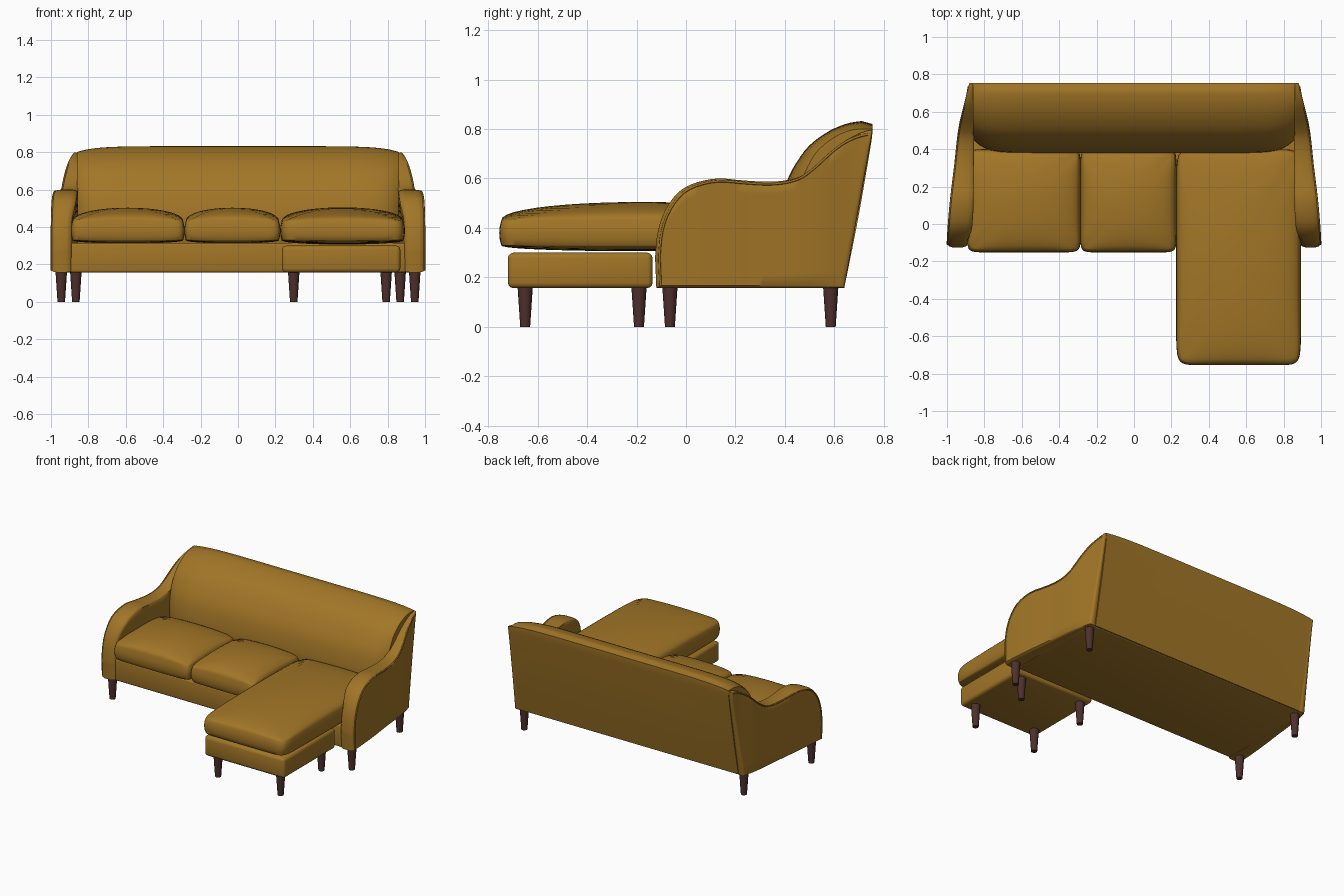
import bpy, bmesh, math

if "Cube" in bpy.data.objects:
    bpy.data.objects.remove(bpy.data.objects["Cube"])

def material(name, rgb):
    m = bpy.data.materials.new(name)
    m.diffuse_color = (*rgb, 1)
    m.use_nodes = True
    m.node_tree.nodes["Principled BSDF"].inputs["Base Color"].default_value = m.diffuse_color
    return m

MUSTARD = material("mustard fabric", (0.36, 0.18, 0.02))
WOOD = material("dark wood", (0.075, 0.03, 0.025))

def finish(name, bm, mat, angle=40):
    bmesh.ops.recalc_face_normals(bm, faces=bm.faces)
    me = bpy.data.meshes.new(name)
    bm.to_mesh(me)
    bm.free()
    ob = bpy.data.objects.new(name, me)
    bpy.context.collection.objects.link(ob)
    me.materials.append(mat)
    bpy.ops.object.select_all(action='DESELECT')
    ob.select_set(True)
    bpy.context.view_layer.objects.active = ob
    bpy.ops.object.shade_smooth_by_angle(angle=math.radians(angle))
    return ob

def mapped_box(name, us, vs, ws, f, mat, angle=40):
    """Closed box whose surface grid is bent by f(u, v, w)."""
    bm = bmesh.new()
    axes, cache = (us, vs, ws), {}
    def vert(i):
        if i not in cache:
            cache[i] = bm.verts.new(f(us[i[0]], vs[i[1]], ws[i[2]]))
        return cache[i]
    for a in range(3):
        b, c = (a + 1) % 3, (a + 2) % 3
        for end in (0, len(axes[a]) - 1):
            for j in range(len(axes[b]) - 1):
                for k in range(len(axes[c]) - 1):
                    quad = []
                    for dj, dk in ((0, 0), (1, 0), (1, 1), (0, 1)):
                        i = [0, 0, 0]
                        i[a], i[b], i[c] = end, j + dj, k + dk
                        quad.append(vert(tuple(i)))
                    bm.faces.new(quad)
    return finish(name, bm, mat, angle)

def path(pts, t):
    """Smooth curve through 2D points, t in 0..1."""
    n = len(pts) - 1
    i = min(int(t * n), n - 1)
    t = t * n - i
    p = [pts[max(0, min(n, i + d))] for d in (-1, 0, 1, 2)]
    return [0.5 * (2 * b + (c - a) * t + (2 * a - 5 * b + 4 * c - d) * t * t
                   + (3 * b - a - 3 * c + d) * t ** 3) for a, b, c, d in zip(*p)]

def lerp(a, b, t):
    return a + (b - a) * t

def steps(n, a=0.0, b=1.0):
    return [lerp(a, b, i / n) for i in range(n + 1)]

def eased(n):  # -1..1, denser towards both ends
    return [math.sin(t * math.pi / 2) for t in steps(n, -1, 1)]

def rounded_block(name, x0, x1, y0, y1, z0, z1, r):
    bm = bmesh.new()
    bmesh.ops.create_cube(bm, size=1)
    for v in bm.verts:
        v.co = (lerp(x0, x1, v.co.x + .5), lerp(y0, y1, v.co.y + .5), lerp(z0, z1, v.co.z + .5))
    bmesh.ops.bevel(bm, geom=bm.edges[:], offset=r, segments=3, profile=0.5, affect='EDGES')
    return finish(name, bm, MUSTARD)

# Base frame and chaise footing
rounded_block("seat_base", -0.9, 0.9, -0.11, 0.635, 0.157, 0.315, 0.012)
rounded_block("chaise_base", 0.235, 0.868, -0.72, -0.135, 0.157, 0.3, 0.022)

# Seat cushions: domed top and bottom, slightly bulged boxing
def cushion(name, x0, x1, y0, y1, dome, sag):
    def f(u, v, w):
        m = max(abs(u), abs(v))
        if m > 0:
            n = 14
            k = m / (abs(u) ** n + abs(v) ** n) ** (1 / n)
        else:
            k = 1
        d = (max(0, 1 - u * u) * max(0, 1 - v * v)) ** 0.45
        z = 0.38 + 0.05 * w
        if w == 1:
            z += dome * d
        if w == -1:
            z -= sag * d
        b = 0.008 * (1 - w * w) - 0.008
        return (lerp(x0, x1, (u * k + 1) / 2) + b * u,
                lerp(y0, y1, (v * k + 1) / 2) + b * v, z)
    mapped_box(name, eased(22), eased(22), steps(4, -1, 1), f, MUSTARD, 50)

cushion("seat_cushion_left", -0.893, -0.285, -0.152, 0.4, 0.073, 0.018)
cushion("seat_cushion_middle", -0.287, 0.227, -0.152, 0.4, 0.073, 0.018)
cushion("chaise_cushion", 0.225, 0.893, -0.755, 0.4, 0.075, 0.024)

# Backrest: padded front curve, leaning flat back
FRONT = [(.43, .16), (.40, .3), (.38, .42), (.39, .52), (.412, .6), (.45, .67),
         (.5, .735), (.575, .79), (.65, .822), (.71, .832)]
BACK = [(.64, .16), (.672, .32), (.702, .48), (.729, .64), (.75, .77), (.754, .82)]
def back(u, v, w):
    fy, fz = path(FRONT, w)
    by, bz = path(BACK, w)
    e = abs(u) ** 14
    return (0.862 * u, lerp(fy + 0.1 * e * (1 - w), by, v),
            lerp(fz, bz, v) - w * (0.02 * abs(u) ** 7 + 0.012 * e * (1 - v)))
mapped_box("backrest", eased(32), steps(4), steps(24), back, MUSTARD, 50)

# Arms: sweeping side profile, tapering inwards to the back wing
TOP = [(-.125, .28), (-.115, .38), (-.085, .47), (-.03, .545), (.04, .583), (.13, .6),
       (.22, .593), (.32, .587), (.40, .592), (.47, .612), (.53, .655), (.59, .71),
       (.65, .757), (.71, .786), (.755, .797)]
OUTER = [(-.13, .997), (.09, .982), (.31, .957), (.53, .932), (.755, .885)]
ROUND = {0: .957, .07: .985, .25: 1, .75: 1, .93: .985, 1: .957}
def arm(side):
    def f(s, v, w):
        ty, tz = path(TOP, s)
        y = lerp(lerp(-.12, .64, s), ty, w)
        z = lerp(.158, tz, w)
        k = ROUND[v]
        y0 = min(max((y + .13) / .885, 0), 1)
        xo = path(OUTER, y0)[1]
        xi = lerp(.89, .855, min(1, (y + .13) / .5))
        roll = min(max((z - .44) / .1, 0), 1) * min(max((.35 - y) / .3, 0), 1)
        xi -= 0.018 * roll
        return (side * lerp(xo, xi, v), .27 + (y - .27) * k, .36 + (z - .36) * k)
    return f

for side, label in ((-1, "left"), (1, "right")):
    f = arm(side)
    mapped_box("arm_" + label, steps(48), list(ROUND), steps(10), f, MUSTARD, 50)
    # Piping along the outer edge of the arm
    cu = bpy.data.curves.new("arm_piping_" + label, 'CURVE')
    cu.dimensions = '3D'
    cu.bevel_depth = 0.005
    cu.bevel_resolution = 2
    pts = [f(0, 0, w) for w in steps(4)] + [f(s, 0, 1) for s in steps(40)[1:]]
    sp = cu.splines.new('POLY')
    sp.points.add(len(pts) - 1)
    for p, co in zip(sp.points, pts):
        p.co = (*co, 1)
    cu.materials.append(MUSTARD)
    bpy.context.collection.objects.link(bpy.data.objects.new(cu.name, cu))

# Tapered legs
def leg(name, x, y):
    bm = bmesh.new()
    bmesh.ops.create_cone(bm, cap_ends=True, segments=20, radius1=0.02, radius2=0.031, depth=0.165)
    bmesh.ops.translate(bm, verts=bm.verts, vec=(x, y, 0.0825))
    finish(name, bm, WOOD)

for side, label in ((-1, "left"), (1, "right")):
    leg("front_leg_" + label, side * 0.945, -0.065)
    leg("back_leg_" + label, side * 0.867, 0.585)
    leg("chaise_front_leg_" + label, 0.545 + side * 0.247, -0.65)
    leg("chaise_back_leg_" + label, 0.545 + side * 0.247, -0.19)
